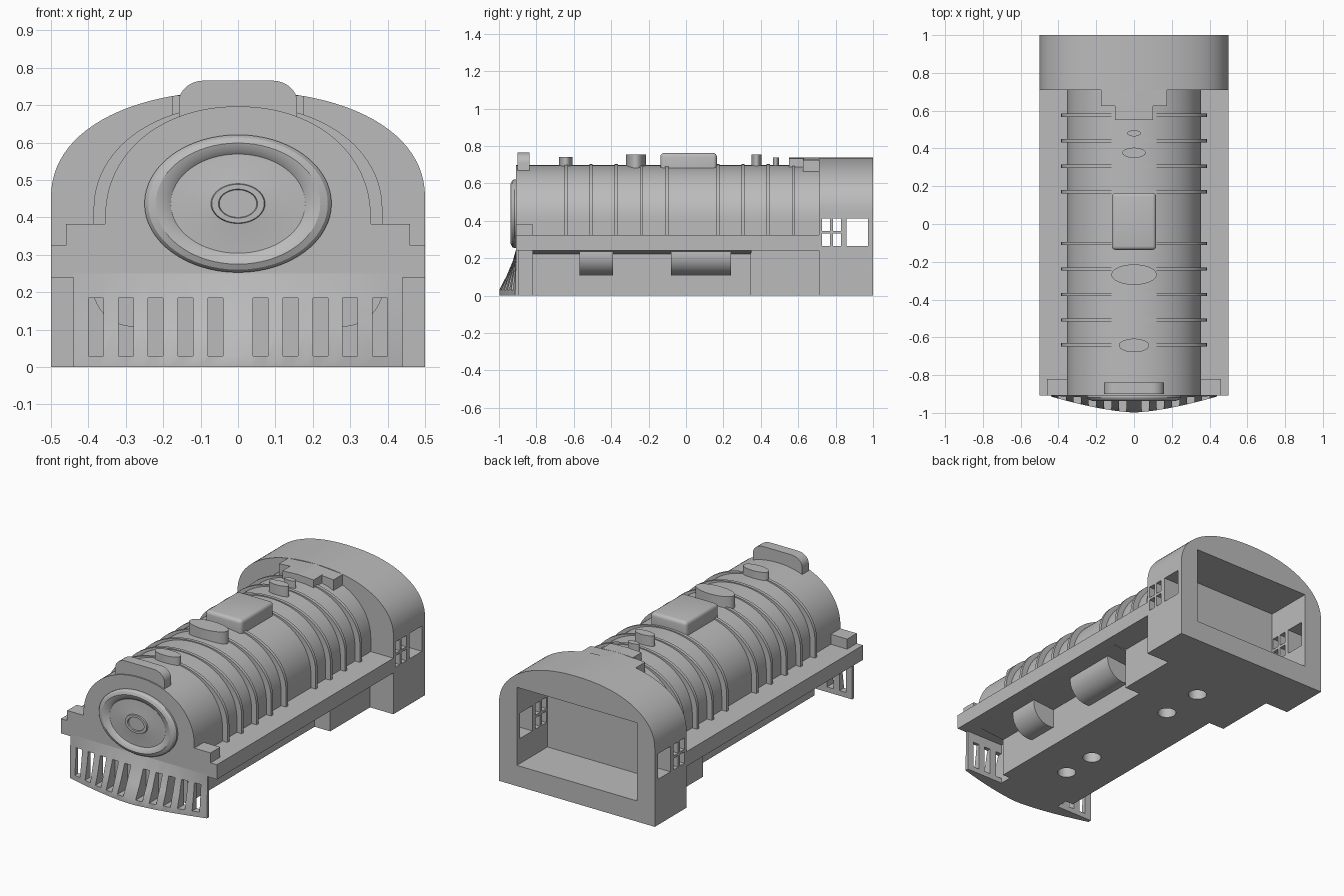
import bpy, bmesh
from math import sin, cos, pi, radians, copysign

cube = bpy.data.objects.get("Cube")
if cube:
    bpy.data.objects.remove(cube, do_unlink=True)

GREY = (0.5, 0.5, 0.5, 1)
mat = bpy.data.materials.new("plain grey")
mat.use_nodes = True
mat.diffuse_color = GREY
mat.node_tree.nodes["Principled BSDF"].inputs["Base Color"].default_value = GREY


def finish(name, bm):
    bmesh.ops.recalc_face_normals(bm, faces=bm.faces)
    me = bpy.data.meshes.new(name)
    bm.to_mesh(me)
    bm.free()
    me.materials.append(mat)
    ob = bpy.data.objects.new(name, me)
    bpy.context.collection.objects.link(ob)
    return ob


def extrude(bm, ring, step):
    """Close a ring of points and extrude it along a vector."""
    face = bm.faces.new([bm.verts.new(p) for p in ring])
    geom = bmesh.ops.extrude_face_region(bm, geom=[face])["geom"]
    bmesh.ops.translate(bm, vec=step, verts=[g for g in geom if isinstance(g, bmesh.types.BMVert)])


def prism(name, pts, y0, y1):
    """Extrude an x-z outline from y0 to y1."""
    bm = bmesh.new()
    extrude(bm, [(x, y0, z) for x, z in pts], (0, y1 - y0, 0))
    return finish(name, bm)


def boxes(name, spans):
    bm = bmesh.new()
    for x0, x1, y0, y1, z0, z1 in spans:
        extrude(bm, [(x0, y0, z0), (x1, y0, z0), (x1, y1, z0), (x0, y1, z0)], (0, 0, z1 - z0))
    return finish(name, bm)


def discs(name, items, z0, z1):
    """Upright oval pillars given as x, y, rx, ry."""
    bm = bmesh.new()
    for x, y, rx, ry in items:
        ring = [(x + rx * cos(a * pi / 24), y + ry * sin(a * pi / 24), z0) for a in range(48)]
        extrude(bm, ring, (0, 0, z1 - z0))
    return finish(name, bm)


def arch(half, base, spring, top, power, n=48):
    """Straight sides up to the spring line, then a full arch."""
    pts = [(half, base)]
    for i in range(n + 1):
        c, s = cos(pi * i / n), sin(pi * i / n)
        pts.append((copysign(half * abs(c) ** (2 / power), c),
                    spring + (top - spring) * abs(s) ** (2 / power)))
    return pts + [(-half, base)]


def select(ob):
    bpy.ops.object.select_all(action="DESELECT")
    ob.select_set(True)
    bpy.context.view_layer.objects.active = ob


def cut(ob, cutter):
    mod = ob.modifiers.new("cut", "BOOLEAN")
    mod.operation, mod.solver, mod.object = "DIFFERENCE", "EXACT", cutter
    select(ob)
    bpy.ops.object.modifier_apply(modifier=mod.name)
    bpy.data.objects.remove(cutter, do_unlink=True)


def smooth(ob, angle=30):
    select(ob)
    bpy.ops.object.shade_smooth_by_angle(angle=radians(angle))


# Cab: arched shell, open at the back, with side windows
cab = prism("cab", arch(0.5, 0, 0.45, 0.738, 2.2), 0.71, 1)
cut(cab, boxes("cab_opening", [(-0.385, 0.385, 0.72, 1.1, 0.12, 0.573)]))
panes = [(-0.6, 0.6, y, y + 0.042, z, z + 0.066) for y in (0.728, 0.786) for z in (0.265, 0.346)]
panes.append((-0.6, 0.6, 0.857, 0.972, 0.265, 0.412))
cut(cab, boxes("window_cutter", panes))
smooth(cab)

# Stepped roof lip in front of the cab
prism("roof_lip_wide", [(-0.175, 0.6), (0.175, 0.6), (0.175, 0.725), (0, 0.738), (-0.175, 0.725)], 0.625, 0.715)
prism("roof_lip_narrow", [(-0.1, 0.66), (0.1, 0.66), (0.1, 0.733), (0, 0.738), (-0.1, 0.733)], 0.55, 0.63)

# Boiler and its bands
smooth(prism("boiler", arch(0.355, 0.3, 0.4, 0.697, 2.1), -0.908, 0.715))
for i, y in enumerate((-0.64, -0.508, -0.373, -0.238, -0.103, 0.17, 0.305, 0.44, 0.575)):
    smooth(prism(f"boiler_band_{i + 1}", arch(0.386, 0.3, 0.42, 0.702, 2.1), y - 0.009, y + 0.009))

# Running board, front step boxes
boxes("running_board", [(-0.5, 0.5, -0.908, 0.712, 0.24, 0.325)])
boxes("front_steps", [(s * 0.46, s * 0.34, -0.908, -0.82, 0.32, 0.383) for s in (-1, 1)])

# Underframe with round recesses below
half = [(0.25, 0), (0.25, 0.222), (0.46, 0.241)]
frame = prism("underframe", half + [(-x, z) for x, z in reversed(half)], -0.82, 0.35)
rear = boxes("rear_underframe", [(-0.35, 0.35, 0.345, 0.712, 0, 0.245)])
for part, ys in ((frame, (-0.575, -0.36)), (rear, (0.54,))):
    cut(part, discs("recess_cutter", [(0, y, 0.05, 0.05) for y in ys], -0.05, 0.06))
cut(frame, discs("recess_cutter", [(0, 0.28, 0.05, 0.05)], -0.05, 0.06))
boxes("front_underframe", [(-0.2, 0.2, -0.9, -0.815, 0, 0.245)])

# Side tanks tucked under the running board
for side, s in (("left", 1), ("right", -1)):
    for place, y0, y1 in (("front", -0.57, -0.39), ("rear", -0.08, 0.24)):
        pts = [(s * 0.28 + 0.11 * cos(a * pi / 20), 0.22 + 0.112 * sin(a * pi / 20)) for a in range(40)]
        pts = [(x, min(z, 0.245)) for x, z in pts if z < 0.25]
        smooth(prism(f"{place}_tank_{side}", pts, y0, y1), 25)

# Pilot: swept wedge with slots
bm = bmesh.new()
rows = []
N = 24
for i in range(N + 1):
    x = 0.44 * (2 * i / N - 1)
    tip = -0.998 + 0.085 * abs(x / 0.44) ** 1.5
    lean = -0.908 - tip
    section = [(tip, 0), (tip, 0.03), (tip + lean * 0.45, 0.11), (tip + lean * 0.8, 0.185),
               (-0.908, 0.25), (-0.893, 0.25), (-0.893, 0)]
    rows.append([bm.verts.new((x, y, z)) for y, z in section])
for a, b in zip(rows, rows[1:]):
    for j in range(len(a)):
        k = (j + 1) % len(a)
        bm.faces.new((a[j], a[k], b[k], b[j]))
bm.faces.new(rows[0])
bm.faces.new(rows[-1])
pilot = finish("pilot", bm)
cut(pilot, boxes("slot_cutter", [(s * (0.04 + 0.08 * k), s * (0.08 + 0.08 * k), -1.1, -0.8, 0.03, 0.185)
                                 for k in range(5) for s in (-1, 1)]))
smooth(pilot)

# Oval smokebox door turned from a profile
bm = bmesh.new()
profile = [(1, -0.9), (1, -0.918), (0.96, -0.93), (0.88, -0.937), (0.79, -0.932), (0.72, -0.92),
           (0.7, -0.92), (0.29, -0.93), (0.28, -0.937), (0.21, -0.937), (0.2, -0.93)]
M = 64
rings = [[bm.verts.new((0.25 * r * cos(2 * pi * i / M), y, 0.437 + 0.184 * r * sin(2 * pi * i / M)))
          for i in range(M)] for r, y in profile]
for a, b in zip(rings, rings[1:]):
    for i in range(M):
        j = (i + 1) % M
        bm.faces.new((a[i], a[j], b[j], b[i]))
bm.faces.new(rings[0])
bm.faces.new(rings[-1])
smooth(finish("smokebox_door", bm))

# Headlamp housing on the front edge
corner = [(0.09 + 0.068 * sin(a * pi / 16), 0.71 + 0.056 * cos(a * pi / 16)) for a in range(9)]
corner.append((0.158, 0.64))
smooth(prism("headlamp_housing", corner + [(-x, z) for x, z in reversed(corner)], -0.9, -0.838))

# Oval stacks and domes along the top
for name, y, rx, ry, top in (("chimney", -0.643, 0.08, 0.036, 0.74), ("steam_dome", -0.268, 0.12, 0.054, 0.755),
                             ("safety_valve", 0.377, 0.062, 0.027, 0.755), ("whistle", 0.48, 0.036, 0.016, 0.738)):
    smooth(discs(name, [(0, y, rx, ry)], 0.65, top))

# Rounded sand box
sand = boxes("sand_box", [(-0.117, 0.117, -0.137, 0.165, 0.64, 0.762)])
bev = sand.modifiers.new("round", "BEVEL")
bev.width, bev.segments = 0.02, 4
select(sand)
bpy.ops.object.modifier_apply(modifier=bev.name)
smooth(sand)
